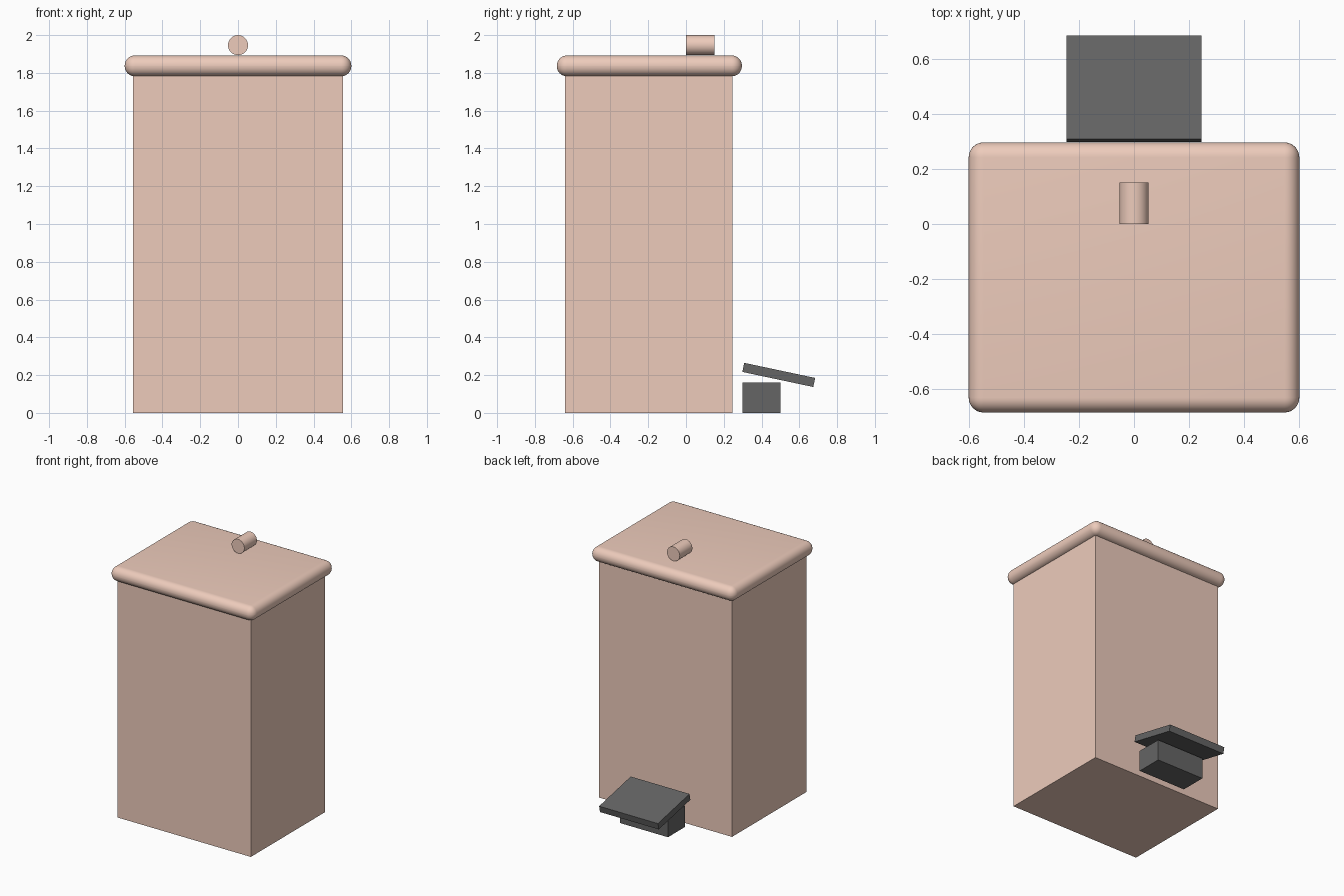
import bpy, math

if "Cube" in bpy.data.objects:
    bpy.data.objects.remove(bpy.data.objects["Cube"])


def material(name, rgb):
    m = bpy.data.materials.new(name)
    m.diffuse_color = (*rgb, 1)
    m.use_nodes = True
    m.node_tree.nodes["Principled BSDF"].inputs["Base Color"].default_value = m.diffuse_color
    return m


pink = material("pink_enamel", (0.85, 0.6, 0.5))
dark = material("dark_rubber", (0.13, 0.13, 0.13))


def box(name, lo, hi, mat, bevel=0.0, tilt=0.0):
    """Box between two corners, optionally rounded and tilted about x."""
    centre = [(a + b) / 2 for a, b in zip(lo, hi)]
    bpy.ops.mesh.primitive_cube_add(size=1, location=centre)
    ob = bpy.context.object
    ob.name = name
    ob.scale = [b - a for a, b in zip(lo, hi)]
    bpy.ops.object.transform_apply(location=False, rotation=False, scale=True)
    ob.rotation_euler.x = tilt
    ob.data.materials.append(mat)
    if bevel:
        mod = ob.modifiers.new("rounded_edges", 'BEVEL')
        mod.width = bevel
        mod.segments = 8
        bpy.ops.object.modifier_apply(modifier=mod.name)
        bpy.ops.object.shade_smooth_by_angle(angle=math.radians(35))
    return ob


# Tall bin body and its rounded lid
box("bin_body", (-0.555, -0.64, 0), (0.555, 0.245, 1.785), pink)
box("lid", (-0.6, -0.684, 1.782), (0.6, 0.296, 1.892), pink, bevel=0.054)

# Lid handle: short horizontal cylinder running front to back
bpy.ops.mesh.primitive_cylinder_add(vertices=32, radius=0.053, depth=0.15,
                                    location=(0, 0.075, 1.947),
                                    rotation=(math.pi / 2, 0, 0))
handle = bpy.context.object
handle.name = "lid_handle"
handle.data.materials.append(pink)
bpy.ops.object.shade_smooth_by_angle(angle=math.radians(35))

# Pedal block and the sloping foot plate above it
box("pedal_block", (-0.2, 0.3, 0), (0.2, 0.5, 0.16), dark)
cy, cz, half_len, half_thick = 0.491, 0.201, 0.192, 0.0245
box("pedal_plate", (-0.245, cy - half_len, cz - half_thick),
    (0.245, cy + half_len, cz + half_thick), dark, tilt=math.radians(-12))
